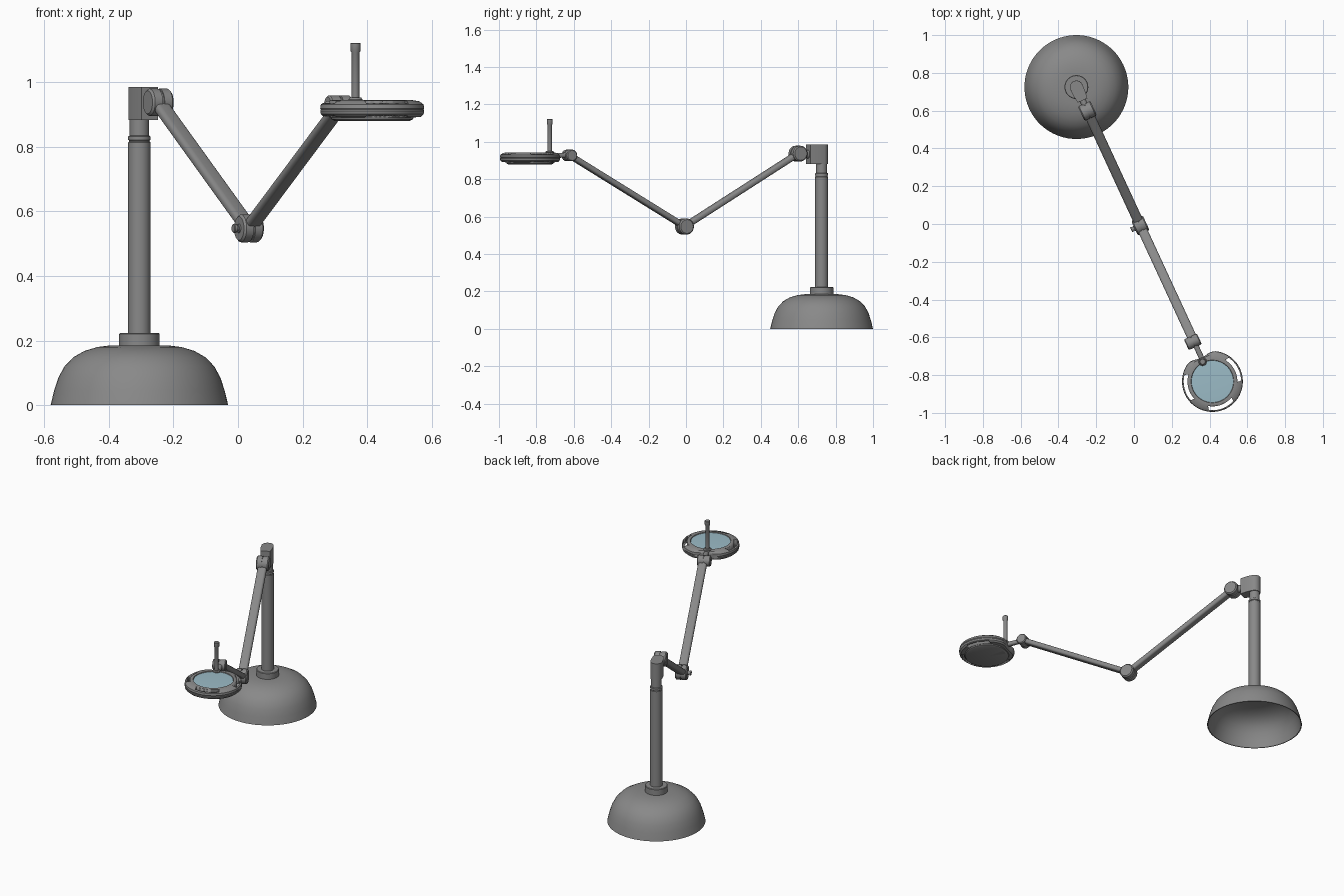
import bpy, bmesh, math
from mathutils import Matrix, Vector

if "Cube" in bpy.data.objects:
    bpy.data.objects.remove(bpy.data.objects["Cube"])

# Local frame: origin under the pole, +x runs along the arms towards the head
FRAME = Matrix.Translation((-0.305, 0.725, 0)) @ Matrix.Rotation(math.radians(-65.2), 4, 'Z')


def material(name, rgb):
    m = bpy.data.materials.new(name)
    m.diffuse_color = (*rgb, 1)
    m.use_nodes = True
    m.node_tree.nodes["Principled BSDF"].inputs["Base Color"].default_value = m.diffuse_color
    return m


GREY = material("grey metal", (0.25, 0.25, 0.25))
GLASS = material("pale blue glass", (0.33, 0.50, 0.57))


def finish(name, bm, mat=GREY, angle=35):
    bmesh.ops.remove_doubles(bm, verts=bm.verts, dist=1e-5)
    bmesh.ops.recalc_face_normals(bm, faces=bm.faces)
    bm.transform(FRAME)
    me = bpy.data.meshes.new(name)
    bm.to_mesh(me)
    bm.free()
    me.materials.append(mat)
    ob = bpy.data.objects.new(name, me)
    bpy.context.collection.objects.link(ob)
    bpy.ops.object.select_all(action='DESELECT')
    ob.select_set(True)
    bpy.context.view_layer.objects.active = ob
    bpy.ops.object.shade_smooth_by_angle(angle=math.radians(angle))
    return ob


def lathe_bm(profile, centre=(0, 0, 0), steps=64):
    bm = bmesh.new()
    vs = [bm.verts.new((r, 0, z)) for r, z in profile]
    es = [bm.edges.new(p) for p in zip(vs, vs[1:])]
    bmesh.ops.spin(bm, geom=vs + es, cent=(0, 0, 0), axis=(0, 0, 1),
                   angle=2 * math.pi, steps=steps)
    bmesh.ops.remove_doubles(bm, verts=bm.verts, dist=1e-5)
    bmesh.ops.translate(bm, verts=bm.verts, vec=centre)
    return bm


def lathe(name, profile, centre=(0, 0, 0), steps=64, mat=GREY):
    return finish(name, lathe_bm(profile, centre, steps), mat)


def joint(name, s, z, r, half, q=0):
    """Pivot drum lying across the arm, with a groove in the middle."""
    e, g = r * 0.15, 0.003
    prof = [(0, -half), (r - e, -half), (r, -half + e), (r, -g), (r - g * 1.5, -g),
            (r - g * 1.5, g), (r, g), (r, half - e), (r - e, half), (0, half)]
    bm = lathe_bm(prof, steps=40)
    bm.transform(Matrix.Translation((s, q, z)) @ Matrix.Rotation(math.pi / 2, 4, 'X'))
    return finish(name, bm)


def bar(name, a, b, width, thick):
    """Flattened round-edged tube from a to b, both given as (along, height)."""
    va, vb = Vector((a[0], 0, a[1])), Vector((b[0], 0, b[1]))
    bm = bmesh.new()
    bmesh.ops.create_cube(bm, size=1)
    along = (vb - va).normalized()
    up = along.cross(Vector((0, 1, 0)))
    bmesh.ops.scale(bm, verts=bm.verts, vec=((vb - va).length, width, thick))
    edges = [e for e in bm.edges if abs(e.verts[0].co.x - e.verts[1].co.x) > 0.001]
    bmesh.ops.bevel(bm, geom=edges, offset=thick * 0.42, segments=5,
                    affect='EDGES', profile=0.5)
    rot = Matrix((along, (0, 1, 0), up)).transposed().to_4x4()
    bm.transform(Matrix.Translation((va + vb) / 2) @ rot)
    return finish(name, bm)


def extrude_outline(name, outline, z0, z1, shear=None):
    bm = bmesh.new()
    f = bm.faces.new([bm.verts.new((x, y, z0)) for x, y in outline])
    res = bmesh.ops.extrude_face_region(bm, geom=[f])
    for v in res['geom']:
        if isinstance(v, bmesh.types.BMVert):
            v.co.z = z1
    if shear:  # pull the front of the lower face back
        for v in bm.verts:
            if v.co.z == z0:
                v.co.x = min(v.co.x, shear)
    return finish(name, bm)


# Hollow domed base with collar and pole
lathe("base_dome", [(0, 0.186), (0.09, 0.185), (0.13, 0.180), (0.17, 0.168), (0.205, 0.148),
                    (0.232, 0.120), (0.251, 0.085), (0.264, 0.045), (0.275, 0),
                    (0.270, 0), (0.259, 0.045), (0.246, 0.083), (0.227, 0.116),
                    (0.201, 0.142), (0.167, 0.161), (0.128, 0.173), (0.09, 0.178), (0, 0.179)])
lathe("base_collar", [(0, 0.18), (0.063, 0.18), (0.063, 0.220), (0.060, 0.223), (0, 0.223)])
lathe("pole", [(0, 0.20), (0.0345, 0.20), (0.0345, 0.813), (0.032, 0.815), (0.032, 0.819),
               (0.0345, 0.821), (0.0345, 0.831), (0.030, 0.834), (0.030, 0.90), (0, 0.90)])

# Pole-top bracket: round at the back, square at the front, sloped underneath
R = 0.034
back = [(R * math.cos(t), R * math.sin(t))
        for t in (math.pi / 2 + math.pi * i / 20 for i in range(21))]
mid = [(0.032, -R), (0.078, -R + 0.006), (0.078, R - 0.006), (0.032, R)]
extrude_outline("top_bracket", back + mid, 0.882, 0.985, shear=0.045)
bar("bracket_link", (0.03, 0.930), (0.137, 0.938), 0.034, 0.044)

# Arms and pivots
J1, J2, J3 = (0.139, 0.937), (0.808, 0.547), (1.483, 0.927)
bar("lower_arm", J1, J2, 0.052, 0.032)
bar("upper_arm", J2, J3, 0.050, 0.030)
joint("shoulder_joint", *J1, 0.042, 0.036)
joint("elbow_joint", *J2, 0.043, 0.034)
joint("head_joint", *J3, 0.031, 0.038, -0.006)
joint("elbow_knob", J2[0], J2[1], 0.014, 0.012, -0.042)

# Magnifier head: lathed body, dented at the back, with three handle slots
HC = (1.717, 0, 0)
hb = lathe_bm([(0, 0.879), (0.115, 0.879), (0.126, 0.884), (0.128, 0.890), (0.150, 0.892),
               (0.159, 0.900), (0.161, 0.910), (0.159, 0.914), (0.161, 0.918),
               (0.159, 0.930), (0.146, 0.940), (0.122, 0.944), (0.113, 0.944),
               (0.111, 0.938), (0, 0.938)], steps=96)
for v in hb.verts:
    a = abs(math.degrees(math.atan2(v.co.y, -v.co.x)))
    r = v.co.xy.length
    if a < 32 and r > 0.12:
        k = 0.5 + 0.5 * math.cos(math.pi * a / 32)
        new = r - (r - 0.12) * 0.55 * k
        v.co.x *= new / r
        v.co.y *= new / r
bmesh.ops.translate(hb, verts=hb.verts, vec=HC)
head = finish("magnifier_head", hb, angle=30)

for n, mid_angle in enumerate((-5, 94, -101)):
    pts = []
    for r, sgn in ((0.132, 1), (0.152, -1)):
        half = 30 if sgn > 0 else 27
        pts += [(HC[0] + r * math.cos(math.radians(mid_angle + sgn * t * half / 10)),
                 r * math.sin(math.radians(mid_angle + sgn * t * half / 10)))
                for t in range(-10, 11)]
    cutter = extrude_outline(f"slot_cutter_{n + 1}", pts, 0.85, 0.97)
    cutter.hide_render = True
    cutter.hide_set(True)
    mod = head.modifiers.new("slot", 'BOOLEAN')
    mod.operation, mod.object, mod.solver = 'DIFFERENCE', cutter, 'EXACT'

lathe("lens", [(0, 0.936), (0.111, 0.936), (0.111, 0.940), (0.08, 0.9415), (0, 0.942)],
      HC, mat=GLASS)

# Head mount and upright handle rod
bar("head_link", (1.475, 0.930), (1.610, 0.925), 0.028, 0.026)
lathe("rod_foot", [(0, 0.92), (0.022, 0.92), (0.022, 0.946), (0.018, 0.951), (0, 0.951)],
      (1.600, -0.003, 0), 32)
lathe("upright_rod", [(0, 0.93), (0.012, 0.93), (0.012, 1.090), (0.0155, 1.096),
                      (0.0155, 1.119), (0.014, 1.121), (0, 1.121)], (1.600, -0.003, 0), 32)
